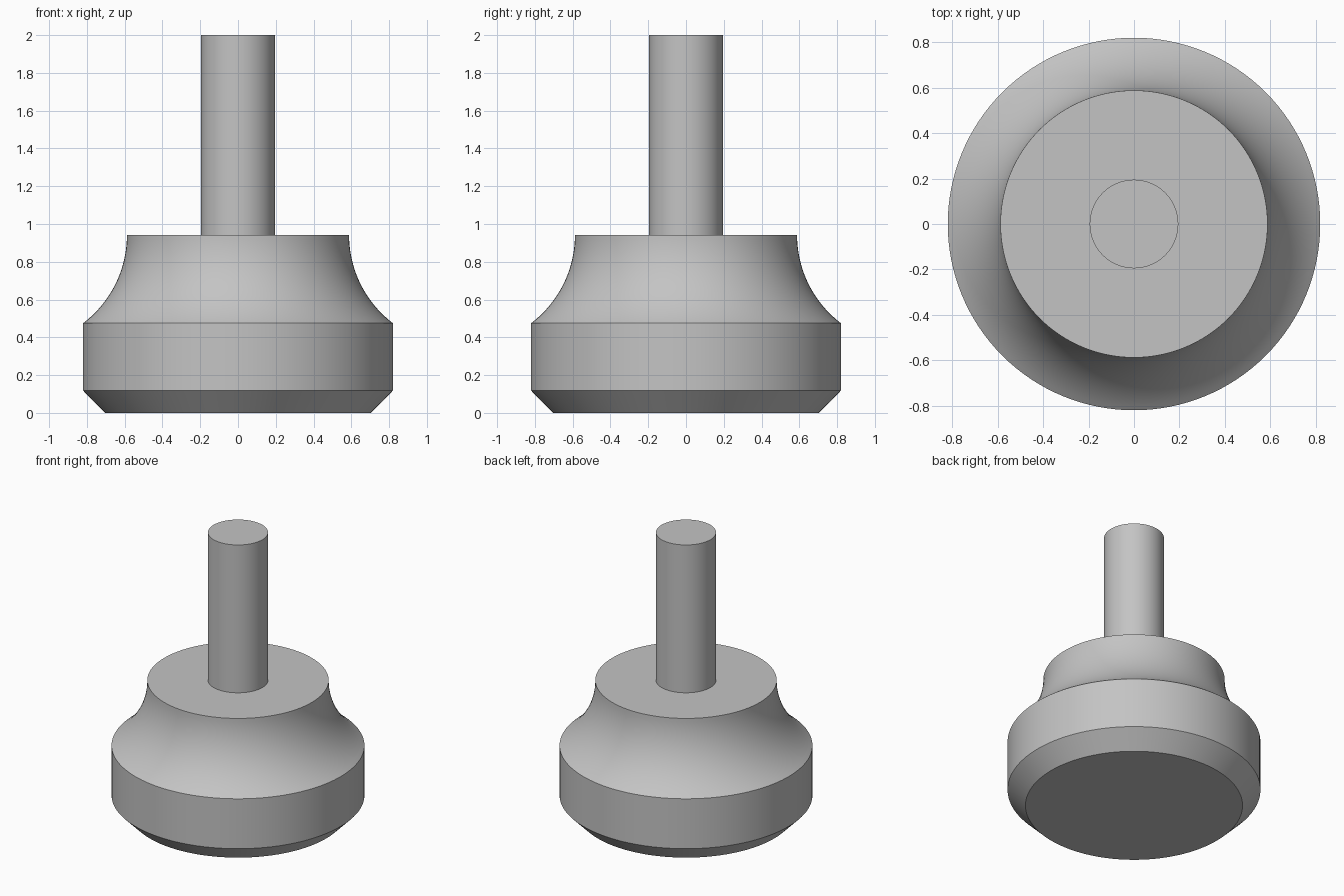
import bpy, bmesh, math

cube = bpy.data.objects.get("Cube")
if cube:
    bpy.data.objects.remove(cube, do_unlink=True)

SEGMENTS = 128

grey = bpy.data.materials.new("plain grey")
grey.use_nodes = True
colour = (0.55, 0.55, 0.55, 1)
grey.diffuse_color = colour
grey.node_tree.nodes["Principled BSDF"].inputs["Base Color"].default_value = colour


def lathe(name, profile):
    """Spin a (radius, height) profile about z, and cap both ends."""
    bm = bmesh.new()
    rings = []
    for radius, z in profile:
        ring = []
        for i in range(SEGMENTS):
            a = 2 * math.pi * i / SEGMENTS
            ring.append(bm.verts.new((radius * math.cos(a), radius * math.sin(a), z)))
        rings.append(ring)
    for low, high in zip(rings, rings[1:]):
        for i in range(SEGMENTS):
            j = (i + 1) % SEGMENTS
            bm.faces.new((low[i], low[j], high[j], high[i]))
    bm.faces.new(list(reversed(rings[0])))
    bm.faces.new(rings[-1])
    mesh = bpy.data.meshes.new(name)
    bm.to_mesh(mesh)
    bm.free()
    mesh.materials.append(grey)
    obj = bpy.data.objects.new(name, mesh)
    bpy.context.collection.objects.link(obj)
    bpy.ops.object.select_all(action='DESELECT')
    obj.select_set(True)
    bpy.context.view_layer.objects.active = obj
    bpy.ops.object.shade_smooth_by_angle(angle=math.radians(25))
    return obj


# Knob body: chamfered foot, straight rim, concave shoulder
RIM, NECK, RIM_TOP, BODY_TOP = 0.82, 0.588, 0.475, 0.942
drop, step = BODY_TOP - RIM_TOP, RIM - NECK
cove = (drop ** 2 + step ** 2) / (2 * step)
sweep = math.asin(drop / cove)
STEPS = 20
profile = [(0.704, 0), (RIM, 0.118)]
for i in range(STEPS + 1):
    a = sweep * (1 - i / STEPS)
    profile.append((NECK + cove * (1 - math.cos(a)), BODY_TOP - cove * math.sin(a)))
lathe("knob_body", profile)

# Stem standing on the body
lathe("stem", [(0.195, BODY_TOP - 0.02), (0.195, 2)])
